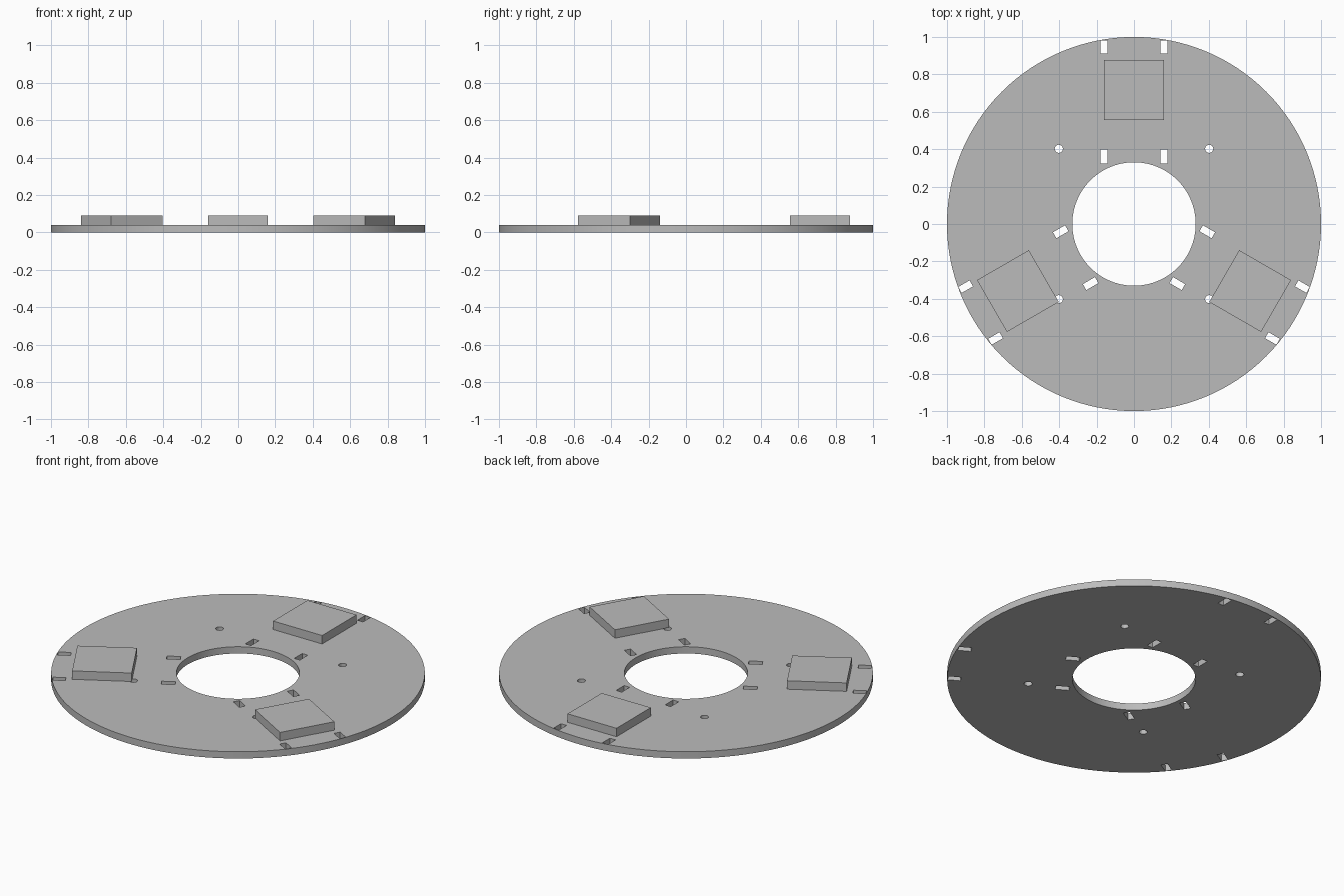
import bpy
import math
from mathutils import Matrix, Vector

old = bpy.data.objects.get("Cube")
if old:
    bpy.data.objects.remove(old, do_unlink=True)

THICK = 0.04
BLOCK_TOP = 0.09

grey = bpy.data.materials.new("plain grey")
grey.use_nodes = True
colour = (0.5, 0.5, 0.5, 1)
grey.diffuse_color = colour
grey.node_tree.nodes["Principled BSDF"].inputs["Base Color"].default_value = colour


def cylinder(name, radius, z0, z1, sides, x=0, y=0):
    bpy.ops.mesh.primitive_cylinder_add(
        vertices=sides, radius=radius, depth=z1 - z0, location=(x, y, (z0 + z1) / 2))
    obj = bpy.context.object
    obj.name = name
    obj.data.materials.append(grey)
    return obj


def box(name, x, y, z0, z1, width, length, turn):
    """Box placed around the +y spoke, then turned about the z axis."""
    spot = Matrix.Rotation(turn, 3, "Z") @ Vector((x, y, (z0 + z1) / 2))
    bpy.ops.mesh.primitive_cube_add(size=1, location=spot, rotation=(0, 0, turn))
    obj = bpy.context.object
    obj.name = name
    obj.scale = (width, length, z1 - z0)
    bpy.ops.object.transform_apply(location=False, rotation=False, scale=True)
    obj.data.materials.append(grey)
    return obj


# Ring plate
plate = cylinder("ring_plate", 1, 0, THICK, 128)
cutters = [cylinder("centre_cutter", 0.33, -0.1, 0.2, 96)]

# Four round screw holes
for x in (-0.402, 0.402):
    for y in (-0.402, 0.402):
        cutters.append(cylinder("hole_cutter", 0.022, -0.1, 0.2, 16, x, y))

# Three blocks, each with four slots around it
for name, turn in (("back", 0), ("right", math.tau / 3), ("left", -math.tau / 3)):
    box(name + "_block", 0, 0.717, THICK, BLOCK_TOP, 0.32, 0.32, turn)
    for x in (-0.16, 0.16):
        for y, length in ((0.36, 0.075), (0.947, 0.07)):
            cutters.append(box("slot_cutter", x, y, -0.1, 0.2, 0.037, length, turn))

# Cut all openings at once
bpy.ops.object.select_all(action="DESELECT")
for c in cutters:
    c.select_set(True)
bpy.context.view_layer.objects.active = cutters[0]
bpy.ops.object.join()
cutter = bpy.context.object
cutter.name = "opening_cutter"

bpy.ops.object.select_all(action="DESELECT")
plate.select_set(True)
bpy.context.view_layer.objects.active = plate
cut = plate.modifiers.new("openings", "BOOLEAN")
cut.operation = "DIFFERENCE"
cut.solver = "EXACT"
cut.object = cutter
bpy.ops.object.modifier_apply(modifier=cut.name)
bpy.data.objects.remove(cutter, do_unlink=True)
bpy.ops.object.shade_smooth_by_angle(angle=math.radians(20))
